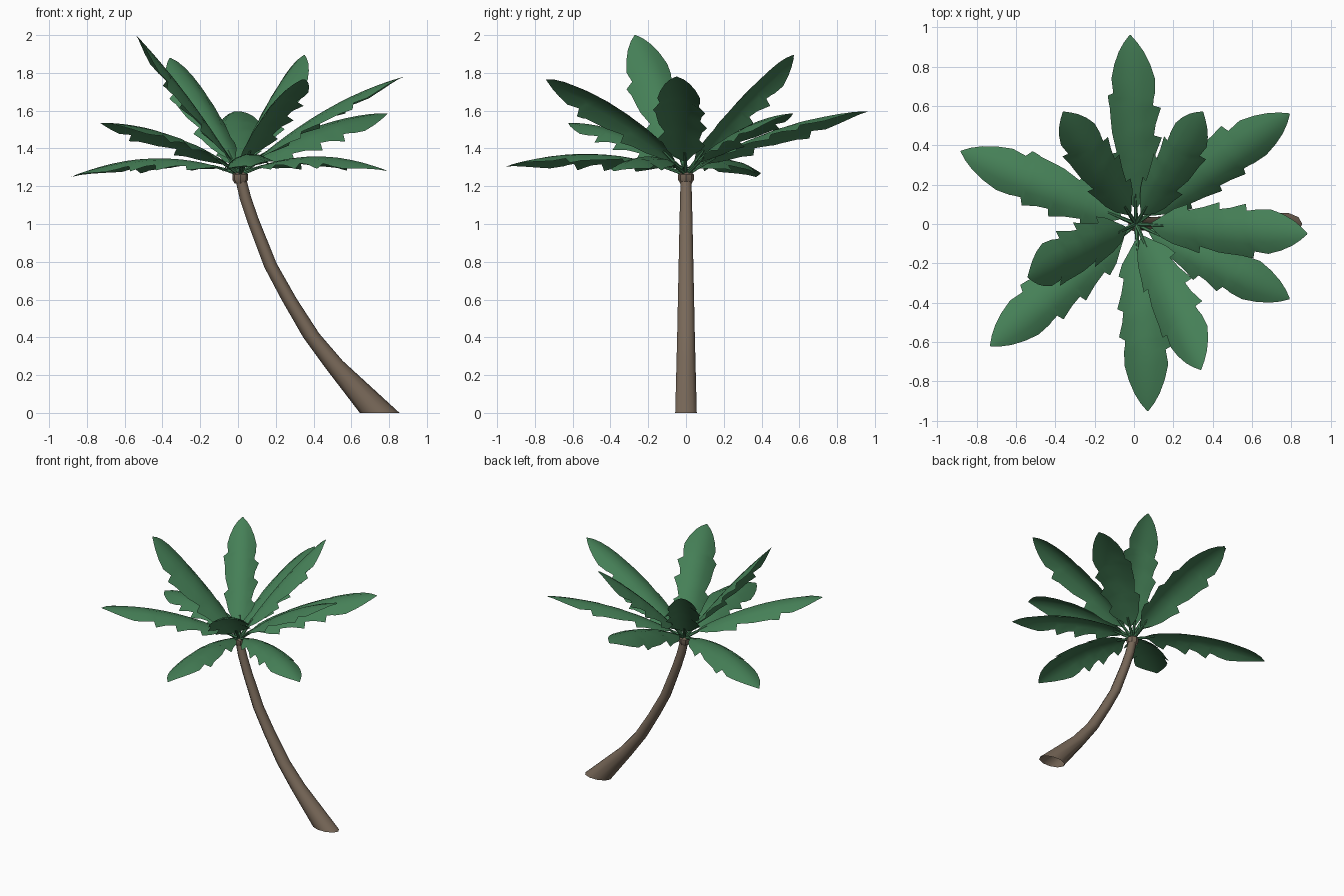
import bpy, math
from mathutils import Vector

if "Cube" in bpy.data.objects:
    bpy.data.objects.remove(bpy.data.objects["Cube"])


def material(name, color):
    m = bpy.data.materials.new(name)
    m.diffuse_color = (*color, 1)
    m.use_nodes = True
    m.node_tree.nodes["Principled BSDF"].inputs["Base Color"].default_value = m.diffuse_color
    return m


BARK = material("bark", (0.19, 0.14, 0.10))
GREEN = material("leaf_green", (0.06, 0.215, 0.095))


def grid_object(name, rows, mat, closed=False, cap=False, angle=50):
    """Skin a list of equal-length point rows into a surface."""
    n = len(rows[0])
    verts = [p for r in rows for p in r]
    faces = []
    for i in range(len(rows) - 1):
        for j in range(n if closed else n - 1):
            k = (j + 1) % n
            faces.append((i * n + j, i * n + k, (i + 1) * n + k, (i + 1) * n + j))
    if cap:
        faces.append(tuple(range((len(rows) - 1) * n, len(rows) * n)))
    me = bpy.data.meshes.new(name)
    me.from_pydata(verts, [], faces)
    me.materials.append(mat)
    ob = bpy.data.objects.new(name, me)
    bpy.context.collection.objects.link(ob)
    bpy.ops.object.select_all(action='DESELECT')
    ob.select_set(True)
    bpy.context.view_layer.objects.active = ob
    bpy.ops.object.shade_smooth_by_angle(angle=math.radians(angle))
    return ob


def ring(center, u, v, n):
    return [center + u * math.cos(a) + v * math.sin(a)
            for a in (2 * math.pi * i / n for i in range(n))]


# Trunk: left and right silhouette points (x, z) and half depth of each ring
SECTIONS = [
    (0.645, 0.0, 0.855, 0.0, 0.060),
    (0.465, 0.235, 0.555, 0.275, 0.053),
    (0.345, 0.40, 0.43, 0.42, 0.049),
    (0.23, 0.60, 0.31, 0.605, 0.045),
    (0.14, 0.77, 0.205, 0.79, 0.041),
    (0.05, 1.01, 0.11, 1.025, 0.036),
    (0.01, 1.13, 0.07, 1.14, 0.033),
    (-0.015, 1.24, 0.042, 1.245, 0.030),
]
rows = []
for lx, lz, rx, rz, ry in SECTIONS:
    a, b = Vector((lx, 0, lz)), Vector((rx, 0, rz))
    rows.append(ring((a + b) / 2, (b - a) / 2, Vector((0, ry, 0)), 10))
grid_object("trunk", rows, BARK, closed=True)

# Crown: flared knob where the fronds attach
rows = [ring(Vector((0.012, 0, z)), Vector((r, 0, 0)), Vector((0, r, 0)), 8)
        for z, r in ((1.215, 0.030), (1.235, 0.042), (1.262, 0.042), (1.275, 0.025))]
grid_object("crown", rows, BARK, closed=True, cap=True, angle=30)

# Frond outline: position along the spine, left and right half widths (with torn notches)
OUTLINE = [
    (0.09, 0.012, 0.012), (0.14, 0.06, 0.045), (0.20, 0.09, 0.09),
    (0.26, 0.105, 0.115), (0.28, 0.11, 0.085), (0.34, 0.13, 0.10),
    (0.36, 0.095, 0.105), (0.44, 0.115, 0.135), (0.46, 0.12, 0.10),
    (0.52, 0.125, 0.11), (0.60, 0.13, 0.135), (0.62, 0.135, 0.10),
    (0.66, 0.14, 0.105), (0.68, 0.105, 0.11), (0.76, 0.113, 0.113),
    (0.84, 0.093, 0.093), (0.91, 0.065, 0.065), (0.96, 0.035, 0.035),
    (1.0, 0.003, 0.003),
]
ROOT = Vector((0.01, 0, 1.265))


def frond(i, tip, bump, roll, width):
    tip = Vector(tip)
    c, s = math.cos(math.radians(roll)), math.sin(math.radians(roll))

    def spine(t):
        return ROOT.lerp(tip, t) + Vector((0, 0, bump * 4 * t * (1 - t)))

    def frame(t):
        tangent = (spine(t + 0.01) - spine(t - 0.01)).normalized()
        side = tangent.cross(Vector((0, 0, 1))).normalized()
        up = side.cross(tangent)
        return side * c - up * s, up * c + side * s

    # Arched blade
    blade = []
    for t, wl, wr in OUTLINE:
        if i % 2:
            wl, wr = wr, wl
        side, up = frame(t)
        blade.append([spine(t) + side * w * width - up * (3.5 * w * w)
                      for w in (-wl, -wl * 0.5, 0, wr * 0.5, wr)])
    grid_object(f"frond_{i + 1}", blade, GREEN, angle=60)

    # Short stalk
    stalk = []
    for t, r in ((0.0, 0.011), (0.07, 0.010), (0.16, 0.006)):
        side, up = frame(t)
        stalk.append(ring(spine(t) - up * 0.004, side * r, up * r, 6))
    grid_object(f"stalk_{i + 1}", stalk, GREEN, closed=True)


# Frond tip, spine arch, roll in degrees and width factor
FRONDS = [
    ((-0.02, 0.96, 1.595), 0.07, -12, 1), ((0.35, 0.57, 1.895), 0.05, -12, 0.9),
    ((0.79, 0.56, 1.585), 0.07, 12, 1), ((0.88, -0.05, 1.78), 0.07, 0, 1),
    ((0.79, -0.38, 1.28), 0.085, 0, 0.95), ((0.34, -0.74, 1.765), 0.08, 18, 1),
    ((0.07, -0.95, 1.305), 0.085, 10, 1), ((-0.73, -0.62, 1.535), 0.07, 0, 1),
    ((-0.54, -0.27, 2.0), 0.04, -18, 1), ((-0.88, 0.37, 1.25), 0.09, 0, 1),
    ((-0.36, 0.57, 1.88), 0.05, 0, 0.9),
]
for i, params in enumerate(FRONDS):
    frond(i, *params)
